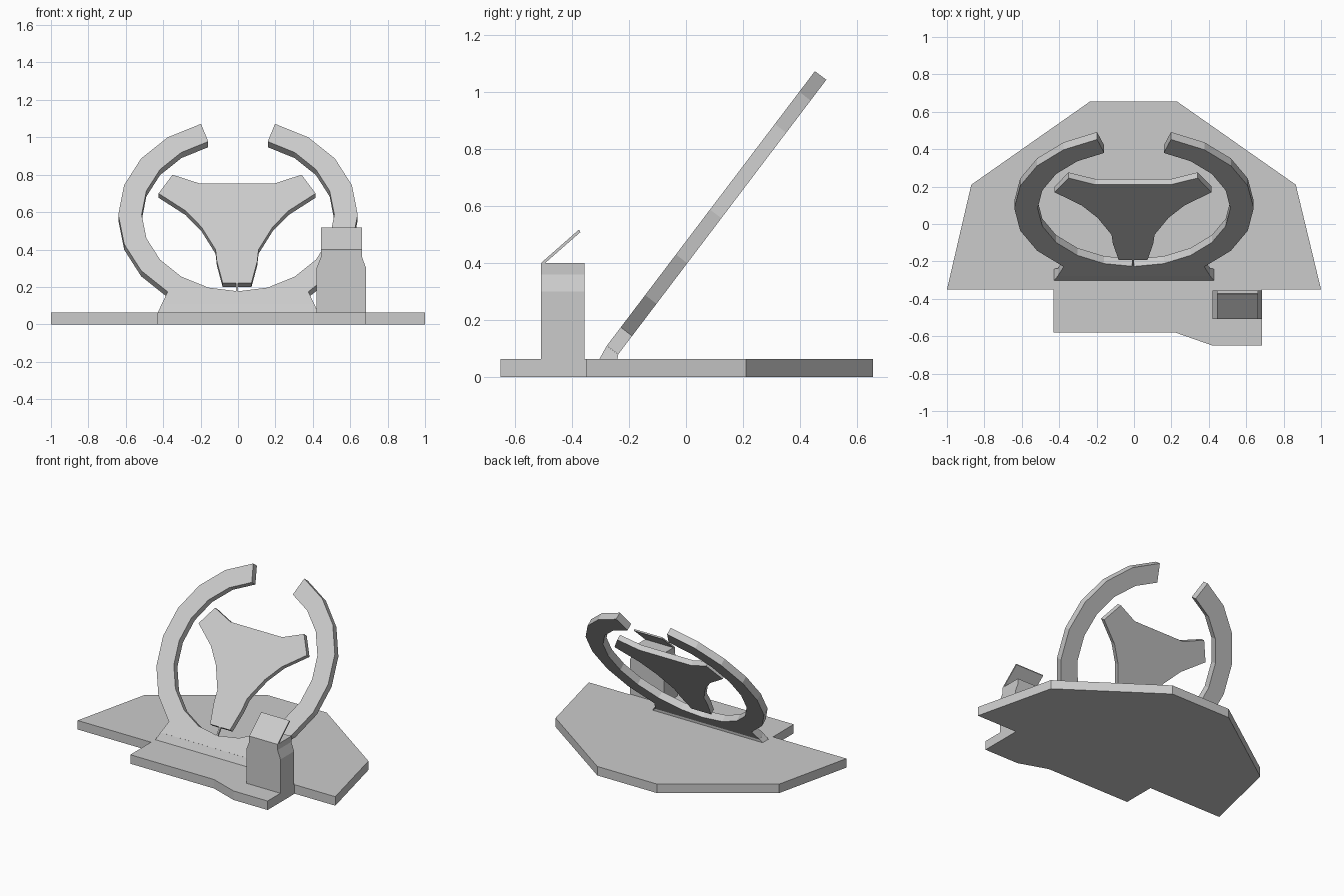
import bpy, bmesh, math
from mathutils import Vector

if "Cube" in bpy.data.objects:
    bpy.data.objects.remove(bpy.data.objects["Cube"])


def finish(name, bm):
    bmesh.ops.recalc_face_normals(bm, faces=bm.faces)
    me = bpy.data.meshes.new(name)
    bm.to_mesh(me)
    bm.free()
    ob = bpy.data.objects.new(name, me)
    bpy.context.collection.objects.link(ob)
    return ob


def loft(name, a, b):
    """Closed solid between two matching outlines."""
    bm = bmesh.new()
    va = [bm.verts.new(p) for p in a]
    vb = [bm.verts.new(p) for p in b]
    n = len(va)
    caps = [bm.faces.new(va), bm.faces.new(vb[::-1])]
    for i in range(n):
        j = (i + 1) % n
        bm.faces.new((va[i], vb[i], vb[j], va[j]))
    bm.normal_update()
    bmesh.ops.triangulate(bm, faces=[f for f in caps if len(f.verts) > 4])
    return finish(name, bm)


def prism(name, pts, offset):
    return loft(name, pts, [Vector(p) + Vector(offset) for p in pts])


def tilted(x, z):
    """Point on the front of the leaning wheel plane, from its front-view x and z."""
    return Vector((x, (z - 0.476) * 0.758, z))


def tilted_prism(name, pts, depth):
    return prism(name, [tilted(*p) for p in pts], Vector((0, 0.797, -0.604)) * depth)


def arc(radius, start, stop, step):
    return [(radius * math.cos(math.radians(d)),
             0.587 + 0.797 * radius * math.sin(math.radians(d)))
            for d in range(start, stop + (1 if step > 0 else -1), step)]


# base plate
base = [(-1, -.35), (-.43, -.35), (-.43, -.58), (.22, -.58), (.42, -.65), (.685, -.65),
        (.685, -.35), (1, -.35), (.865, .21), (.23, .655), (-.235, .655), (-.87, .21)]
prism("base_plate", [(x, y, 0) for x, y in base], (0, 0, 0.063))

# open wheel rim with flared foot
rim = arc(0.64, 108, 234, 18) + [(-.407, .11), (.407, .11)]
rim += arc(0.64, 306, 432, 18) + arc(0.515, 432, 108, -18)
tilted_prism("wheel_rim", rim, 0.05)

# toe where the foot meets the base
toe_top = [(-.407, -.278, .11), (.407, -.278, .11), (.407, -.238, .08), (-.407, -.238, .08)]
toe_low = [(-.43, -.305, .06), (.43, -.305, .06), (.43, -.24, .06), (-.43, -.24, .06)]
loft("rim_toe", toe_top, toe_low)

# three-spoke hub, mirrored from one half
half = [(.20, .753), (.345, .80), (.42, .70), (.275, .607), (.19, .52),
        (.115, .40), (.108, .337), (.077, .222)]
hub = half + [(-x, z) for x, z in reversed(half)]
tilted_prism("wheel_hub", [(x - 0.005, z) for x, z in hub], 0.038)

# thin pin joining hub and rim
tilted_prism("hub_pin", [(-.01, .17), (0, .17), (0, .24), (-.01, .24)], 0.015)

# side lever column
column = [(.42, .06), (.685, .06), (.685, .30), (.663, .36), (.663, .40),
          (.443, .40), (.443, .36), (.42, .30)]
prism("lever_column", [(x, -.508, z) for x, z in column], (0, .152, 0))

# slanted lever flap
flap = [(-.508, .40), (-.375, .517), (-.370, .508), (-.497, .397)]
prism("lever_flap", [(.443, y, z) for y, z in flap], (.22, 0, 0))
